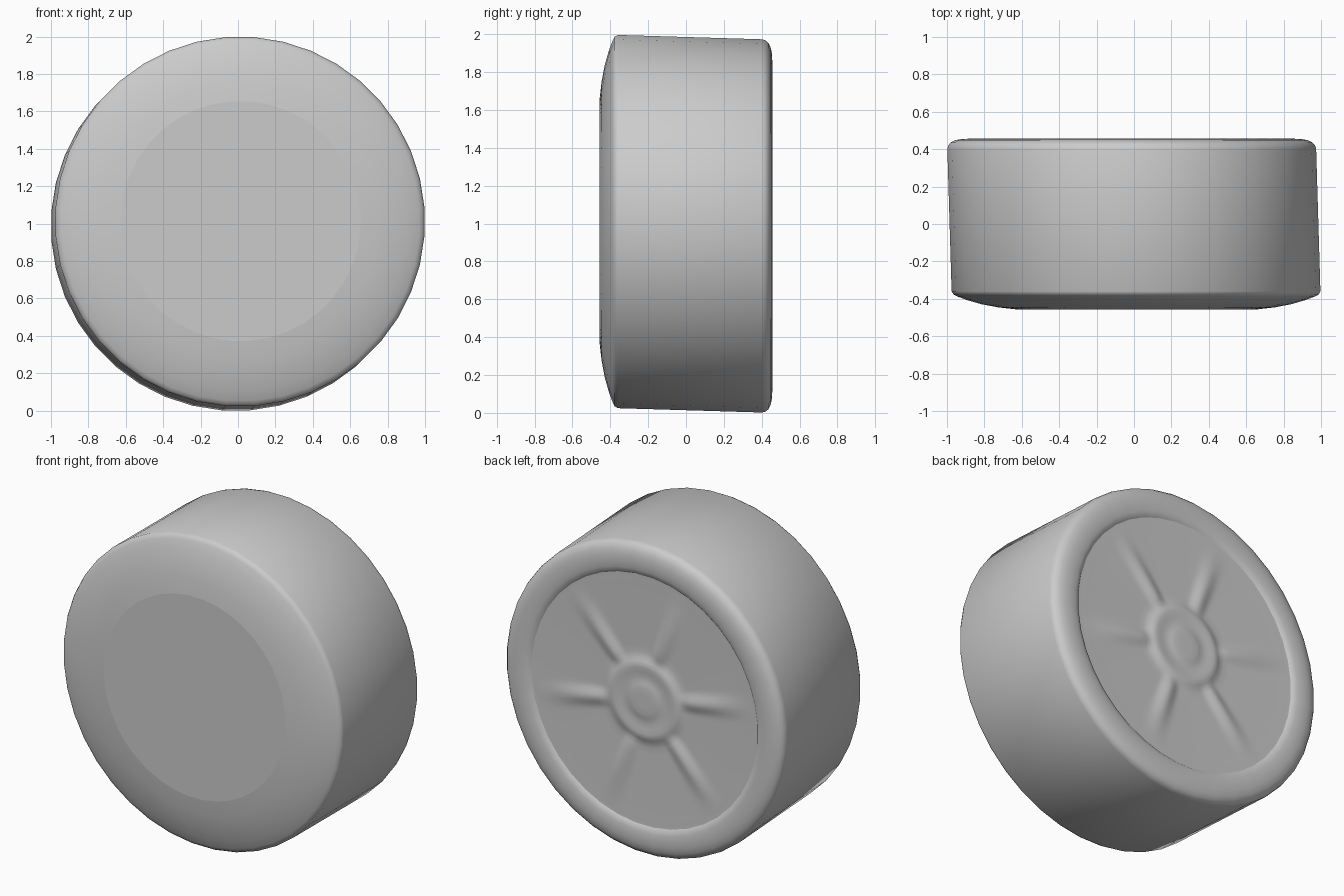
import bpy
import bmesh
import math

cube = bpy.data.objects.get("Cube")
if cube:
    bpy.data.objects.remove(cube, do_unlink=True)

SHEAR = -0.03       # the wheel leans slightly sideways and down along its axle
SPOKES = 6
SPOKE_ANGLE = math.radians(-11)

grey = bpy.data.materials.new("plain_grey")
grey.use_nodes = True
colour = (0.6, 0.6, 0.6, 1)
grey.diffuse_color = colour
grey.node_tree.nodes["Principled BSDF"].inputs["Base Color"].default_value = colour


def smoothstep(a, b, v):
    t = min(1, max(0, (v - a) / (b - a)))
    return t * t * (3 - 2 * t)


def lathe(name, profile, sides, start_cap, end_cap, relief=None):
    """Revolve (radius, y) points about the axle, with optional surface relief."""
    bm = bmesh.new()
    rings = []
    for r, y in profile:
        ring = []
        for i in range(sides):
            a = math.tau * (i + 0.5) / sides
            yy = y + (relief(r, a) if relief else 0)
            ring.append(bm.verts.new((r * math.cos(a) + SHEAR * yy, yy,
                                      1 + r * math.sin(a) + SHEAR * yy)))
        rings.append(ring)
    for near, far in zip(rings, rings[1:]):
        for i in range(sides):
            j = (i + 1) % sides
            bm.faces.new((near[i], near[j], far[j], far[i]))
    caps = []
    if start_cap:
        caps.append(bm.faces.new(rings[0]))
    if end_cap:
        caps.append(bm.faces.new(rings[-1]))
    bmesh.ops.recalc_face_normals(bm, faces=bm.faces)
    # Dishes open towards the back, so their faces must point to +y
    if end_cap and caps[-1].normal.y < 0:
        bmesh.ops.reverse_faces(bm, faces=bm.faces)
    for f in bm.faces:
        f.smooth = True
    if start_cap:
        for e in caps[0].edges:
            e.smooth = False
    mesh = bpy.data.meshes.new(name)
    bm.to_mesh(mesh)
    bm.free()
    mesh.materials.append(grey)
    obj = bpy.data.objects.new(name, mesh)
    bpy.context.collection.objects.link(obj)
    return obj


# Tyre: flat front disc, domed shoulder, straight tread, rounded rear lip
R = 0.989
tyre = [(0.642, -0.457), (0.74, -0.446), (0.83, -0.429), (0.91, -0.406),
        (0.96, -0.387), (0.979, -0.377), (R, -0.36), (R, 0.4),
        (0.984, 0.42), (0.97, 0.436), (0.945, 0.448), (0.91, 0.455),
        (0.87, 0.456), (0.835, 0.453), (0.808, 0.446), (0.79, 0.43)]
lathe("tyre", tyre, 40, True, False)


# Wheel face: very shallow dish with soft spokes that fade towards the rim
def spoke_relief(r, a):
    step = math.tau / SPOKES
    off = (a - SPOKE_ANGLE + step / 2) % step - step / 2
    side = abs(math.sin(off)) * r
    width = 0.06 + 0.04 * r
    fade = smoothstep(0.24, 0.32, r) * (1 - smoothstep(0.4, 0.8, r))
    return 0.018 * fade * (1 - smoothstep(0.0, width, side))


dish = [(0.8, 0.437), (0.785, 0.436), (0.765, 0.436), (0.74, 0.435)]
dish += [(0.7 - 0.04 * i, 0.434 - 0.0008 * i) for i in range(11)]
# Low hub with a slightly sunken ring and a small button
dish += [(0.27, 0.43), (0.25, 0.439), (0.23, 0.445), (0.21, 0.446),
         (0.18, 0.442), (0.15, 0.44), (0.125, 0.441), (0.105, 0.445),
         (0.085, 0.448), (0.04, 0.448)]
lathe("wheel_face", dish, 144, False, True, spoke_relief)
